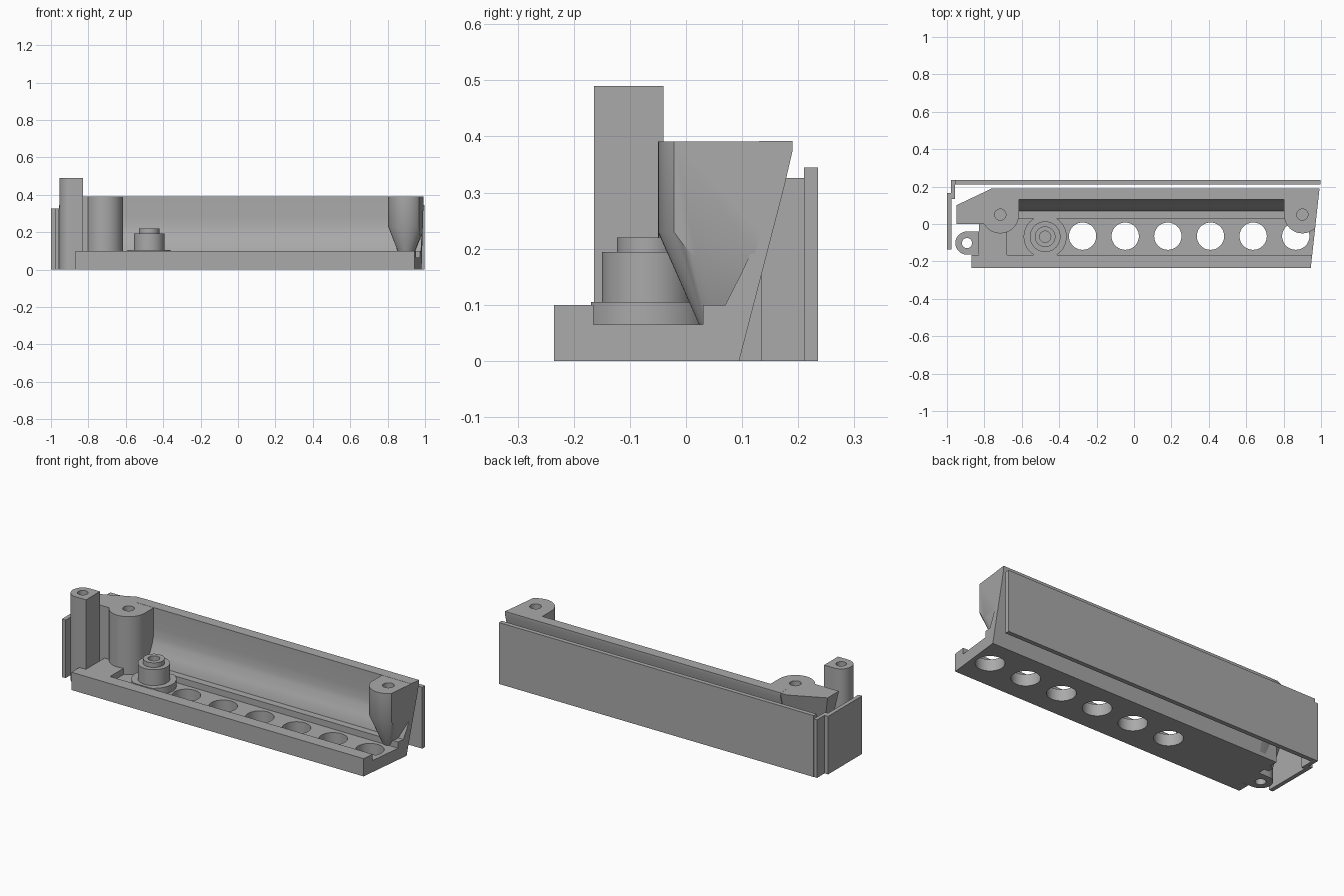
import bpy, bmesh, math
from mathutils import Vector

cube = bpy.data.objects.get("Cube")
if cube:
    bpy.data.objects.remove(cube, do_unlink=True)

grey = bpy.data.materials.new("plain_grey")
grey.use_nodes = True
colour = (0.4, 0.4, 0.4, 1)
grey.diffuse_color = colour
grey.node_tree.nodes["Principled BSDF"].inputs["Base Color"].default_value = colour


def loft(name, rings):
    """Closed solid through matching rings of 3D points."""
    bm = bmesh.new()
    loops = [[bm.verts.new(p) for p in ring] for ring in rings]
    n = len(loops[0])
    for a, b in zip(loops, loops[1:]):
        for i in range(n):
            j = (i + 1) % n
            bm.faces.new((a[i], a[j], b[j], b[i]))
    bm.faces.new(loops[0][::-1])
    bm.faces.new(loops[-1])
    bmesh.ops.recalc_face_normals(bm, faces=bm.faces)
    mesh = bpy.data.meshes.new(name)
    bm.to_mesh(mesh)
    bm.free()
    mesh.materials.append(grey)
    obj = bpy.data.objects.new(name, mesh)
    bpy.context.collection.objects.link(obj)
    return obj


def prism(name, outline, z0, z1):
    return loft(name, [[(x, y, z) for x, y in outline] for z in (z0, z1)])


def box(name, x0, x1, y0, y1, z0, z1):
    return prism(name, [(x0, y0), (x1, y0), (x1, y1), (x0, y1)], z0, z1)


def arc(x, y, r, start, end, steps):
    angles = [math.radians(start + (end - start) * i / steps) for i in range(steps + 1)]
    return [(x + r * math.cos(a), y + r * math.sin(a)) for a in angles]


def cylinder(name, x, y, r, z0, z1):
    return prism(name, arc(x, y, r, 0, 360, 48)[:-1], z0, z1)


def carve(obj, cutter, operation='DIFFERENCE'):
    mod = obj.modifiers.new("carve", 'BOOLEAN')
    mod.operation = operation
    mod.solver = 'EXACT'
    mod.object = cutter
    bpy.context.view_layer.objects.active = obj
    bpy.ops.object.modifier_apply(modifier=mod.name)
    bpy.data.objects.remove(cutter, do_unlink=True)


def trim_right(obj):
    """Cut the slanted right end."""
    bm = bmesh.new()
    bm.from_mesh(obj.data)
    start, end = Vector((0.945, -0.235, 0)), Vector((0.992, 0.19, 0))
    normal = (end - start).cross(Vector((0, 0, 1)))
    cut = bmesh.ops.bisect_plane(bm, geom=bm.verts[:] + bm.edges[:] + bm.faces[:],
                                 plane_co=start, plane_no=normal, clear_outer=True)
    edges = [e for e in cut["geom_cut"] if isinstance(e, bmesh.types.BMEdge)]
    bmesh.ops.holes_fill(bm, edges=edges, sides=0)
    bmesh.ops.recalc_face_normals(bm, faces=bm.faces)
    bm.to_mesh(obj.data)
    bm.free()


parts = []

# Floor with an open-ended channel and a row of round openings
floor = prism("floor", [(-0.87, -0.235), (1.05, -0.235), (1.05, 0.095), (-0.83, 0.095),
                        (-0.83, -0.165), (-0.87, -0.165)], 0, 0.1)
trim_right(floor)
carve(floor, box("channel_cutter", -0.68, 1.2, -0.165, 0.03, 0.065, 0.2))
for i in range(6):
    carve(floor, cylinder("opening_cutter", -0.275 + 0.228 * i, -0.065, 0.073, -0.1, 0.2))
parts.append(floor)

# Leaning back wall
profile = [(0.07, 0.001), (0.07, 0.1), (0.098, 0.155), (0.119, 0.2), (0.127, 0.23),
           (0.13, 0.28), (0.13, 0.392), (0.19, 0.392), (0.19, 0.375), (0.175, 0.31),
           (0.095, 0.001)]
wall = loft("back_wall", [[(x, y, z) for y, z in profile] for x in (-0.72, 1.05)])
trim_right(wall)
parts.append(wall)

# Left corner block with rounded screw boss, leaning inwards towards the bottom
round_part = arc(-0.715, 0.05, 0.1, 0, -150, 20)
top = [(-0.95, 0.1), (-0.76, 0.19), (-0.615, 0.19)] + round_part + [(-0.95, 0.0)]
base = [(-0.86, 0.03), (-0.76, 0.09), (-0.615, 0.09)] + round_part + [(-0.86, 0.0)]
block = loft("left_corner_block", [[(x, y, 0.002) for x, y in base],
                                   [(x, y, 0.391) for x, y in top]])
carve(block, cylinder("screw_cutter", -0.715, 0.05, 0.03, 0.2, 0.5))
parts.append(block)

# Right screw boss tapering down to the channel
section = [(0.803, 0.135)] + arc(0.9, 0.047, 0.097, 180, 360, 24) + [(1.0, 0.135)]
tip = [(0.9 + (x - 0.9) * 0.33, 0.06 + (y - 0.06) * 0.33) for x, y in section]
boss = loft("right_screw_boss", [[(x, y, 0.064) for x, y in tip],
                                 [(x, y, 0.23) for x, y in section],
                                 [(x, y, 0.391) for x, y in section]])
trim_right(boss)
carve(boss, cylinder("screw_cutter", 0.9, 0.05, 0.03, 0.25, 0.5))
parts.append(boss)

# Tall corner post, rounded on its outer side
post = prism("corner_post", [(-0.83, -0.04)] + arc(-0.893, -0.102, 0.062, 90, 270, 24)
             + [(-0.83, -0.164)], 0, 0.49)
carve(post, cylinder("post_cutter", -0.893, -0.102, 0.027, -0.1, 0.6))
parts.append(post)

# Stepped round mount in the channel
disc = cylinder("mount_base", -0.475, -0.068, 0.115, 0.06, 0.105)
carve(disc, box("mount_trim", -0.7, -0.2, -0.169, 0.03, 0, 0.2), 'INTERSECT')
parts.append(disc)
for name, radius, z0, height in (("mount_body", 0.082, 0.07, 0.194), ("mount_collar", 0.055, 0.15, 0.22)):
    step = cylinder(name, -0.475, -0.068, radius, z0, height)
    carve(step, cylinder("mount_cutter", -0.475, -0.068, 0.03, 0.12, 0.4))
    parts.append(step)

# Thin outer panels
parts += [
    box("back_panel", -0.958, 0.998, 0.21, 0.235, 0, 0.345),
    box("panel_corner", -0.978, -0.957, 0.135, 0.234, 0, 0.326),
    box("side_panel", -1.0, -0.977, -0.135, 0.167, 0, 0.326),
]

bpy.ops.object.select_all(action='DESELECT')
for part in parts:
    part.select_set(True)
bpy.context.view_layer.objects.active = parts[0]
bpy.ops.object.shade_smooth_by_angle(angle=math.radians(30))
